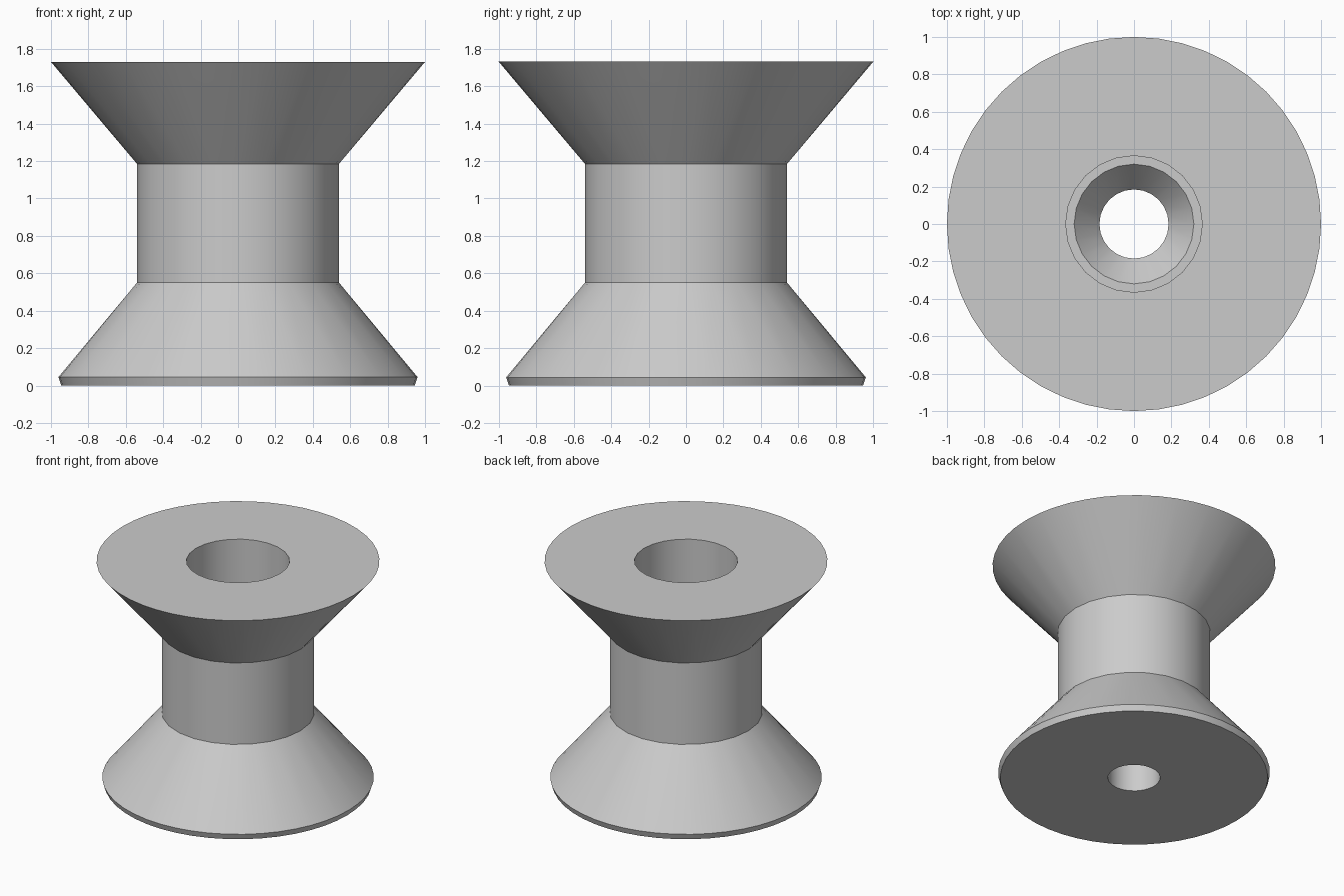
import bpy
import bmesh
from math import cos, sin, tau, radians

cube = bpy.data.objects.get("Cube")
if cube:
    bpy.data.objects.remove(cube, do_unlink=True)

# Plain grey plastic
grey = bpy.data.materials.new("light_grey")
grey.use_nodes = True
colour = (0.6, 0.6, 0.6, 1)
grey.diffuse_color = colour
grey.node_tree.nodes["Principled BSDF"].inputs["Base Color"].default_value = colour

RIM, CORE = 48, 24  # sides on the wide rims and on the neck and bore

# Closed profile (radius, height, sides)
profile = [
    (0.945, 0.0, RIM),     # underside edge
    (0.96, 0.045, RIM),    # bevel above the base
    (0.54, 0.55, CORE),    # neck bottom
    (0.54, 1.185, CORE),   # neck top
    (1.0, 1.73, RIM),      # upper rim
    (0.365, 1.73, CORE),   # bore mouth
    (0.365, 0.85, CORE),   # bore floor
    (0.32, 0.85, CORE),    # inner step
    (0.185, 0.69, CORE),   # funnel bottom
    (0.185, 0.0, CORE),    # axle hole exit
]


def ring(bm, radius, height, sides):
    verts = [bm.verts.new((radius * cos(tau * i / sides),
                           radius * sin(tau * i / sides), height))
             for i in range(sides)]
    return [bm.edges.new((verts[i], verts[(i + 1) % sides])) for i in range(sides)]


# Spool body: bridge each ring to the next, closing through the base
bm = bmesh.new()
rings = [ring(bm, *p) for p in profile]
for i, edges in enumerate(rings):
    bmesh.ops.bridge_loops(bm, edges=edges + rings[(i + 1) % len(rings)])
bmesh.ops.recalc_face_normals(bm, faces=bm.faces)
mesh = bpy.data.meshes.new("spool_body")
bm.to_mesh(mesh)
bm.free()
mesh.materials.append(grey)

spool = bpy.data.objects.new("spool_body", mesh)
bpy.context.collection.objects.link(spool)
bpy.ops.object.select_all(action="DESELECT")
spool.select_set(True)
bpy.context.view_layer.objects.active = spool
bpy.ops.object.shade_smooth_by_angle(angle=radians(20))
